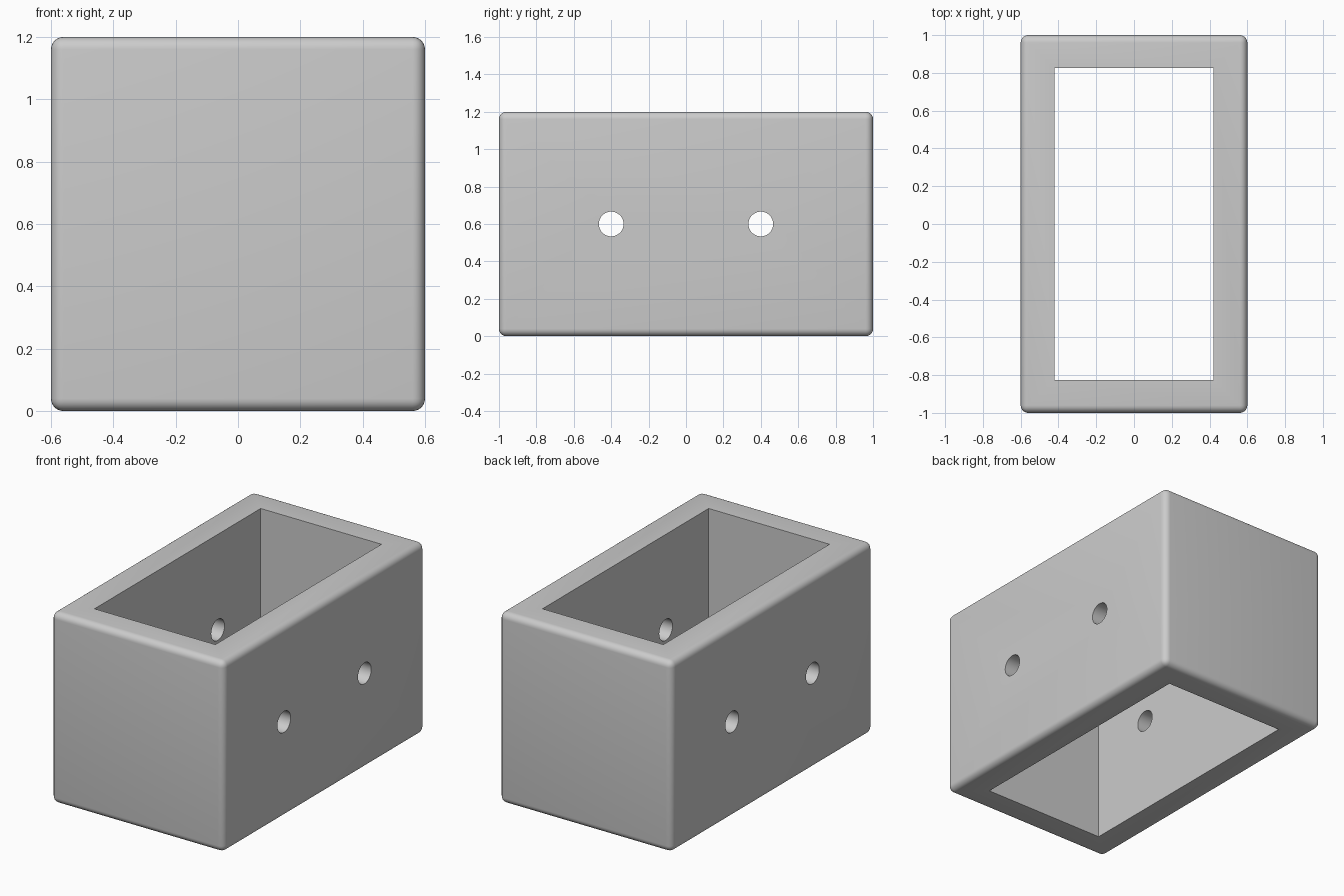
import bpy
import math

cube = bpy.data.objects.get("Cube")
if cube:
    bpy.data.objects.remove(cube, do_unlink=True)

# Single plain grey
grey = bpy.data.materials.new("plain_grey")
grey.use_nodes = True
colour = (0.6, 0.6, 0.6, 1)
grey.diffuse_color = colour
grey.node_tree.nodes["Principled BSDF"].inputs["Base Color"].default_value = colour


def box(name, size, z):
    bpy.ops.mesh.primitive_cube_add(size=1, location=(0, 0, z))
    obj = bpy.context.object
    obj.name = name
    obj.scale = size
    bpy.ops.object.transform_apply(location=False, rotation=False, scale=True)
    obj.data.materials.append(grey)
    return obj


def side_hole(y):
    bpy.ops.mesh.primitive_cylinder_add(
        vertices=48, radius=0.066, depth=2, location=(0, y, 0.6),
        rotation=(0, math.pi / 2, 0))
    obj = bpy.context.object
    obj.name = "side_hole_cutter"
    obj.data.materials.append(grey)
    return obj


def apply_modifier(obj, mod):
    bpy.ops.object.select_all(action="DESELECT")
    obj.select_set(True)
    bpy.context.view_layer.objects.active = obj
    bpy.ops.object.modifier_apply(modifier=mod.name)


# Block with rounded outer edges
sleeve = box("rectangular_sleeve", (1.2, 2, 1.2), 0.6)
rounding = sleeve.modifiers.new("rounding", "BEVEL")
rounding.width = 0.04
rounding.segments = 6
apply_modifier(sleeve, rounding)

# Open shaft from top to bottom, and two holes across both long walls
cutters = [box("shaft_cutter", (0.84, 1.65, 2), 0.6), side_hole(-0.4), side_hole(0.4)]
for cutter in cutters:
    cutter.hide_render = True
    cut = sleeve.modifiers.new("cut", "BOOLEAN")
    cut.operation = "DIFFERENCE"
    cut.solver = "EXACT"
    cut.object = cutter
    apply_modifier(sleeve, cut)
    bpy.data.objects.remove(cutter, do_unlink=True)

# Smooth roundings and bores, crisp rims
bpy.ops.object.shade_smooth_by_angle(angle=math.radians(30))
